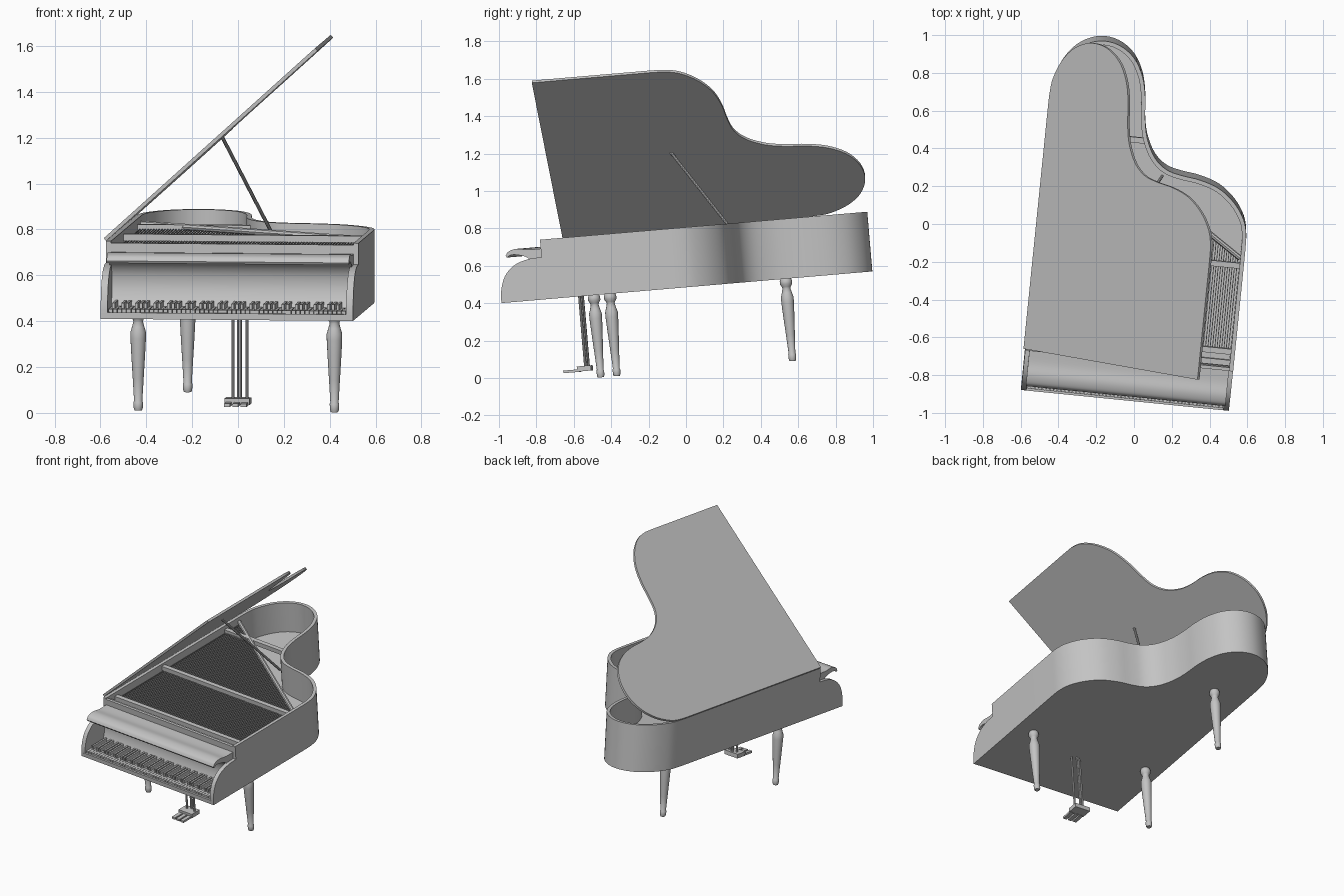
import bpy, bmesh, math
from mathutils import Matrix, Vector

cube = bpy.data.objects.get("Cube")
if cube:
    bpy.data.objects.remove(cube, do_unlink=True)

grey = bpy.data.materials.new("plain grey")
grey.use_nodes = True
grey.diffuse_color = (0.55, 0.55, 0.55, 1)
grey.node_tree.nodes["Principled BSDF"].inputs["Base Color"].default_value = grey.diffuse_color

# The whole instrument is turned and pitched a little
BASE = (Matrix.Translation((0, 0, 0.485)) @ Matrix.Rotation(math.radians(4.88), 4, 'X')
        @ Matrix.Rotation(math.radians(-5.75), 4, 'Z'))
LEFT, RIGHT, FRONT, BACK_PANEL, TOP = -0.508, 0.598, -0.935, -0.70, 0.32


def finish(name, bm, matrix=BASE, smooth=True):
    bmesh.ops.recalc_face_normals(bm, faces=bm.faces[:])
    mesh = bpy.data.meshes.new(name)
    bm.to_mesh(mesh)
    bm.free()
    mesh.materials.append(grey)
    obj = bpy.data.objects.new(name, mesh)
    bpy.context.collection.objects.link(obj)
    obj.matrix_world = matrix
    if smooth:
        bpy.ops.object.select_all(action='DESELECT')
        obj.select_set(True)
        bpy.context.view_layer.objects.active = obj
        bpy.ops.object.shade_smooth_by_angle(angle=math.radians(35))
    return obj


def add_box(bm, lo, hi):
    lo, hi = Vector(lo), Vector(hi)
    m = Matrix.Translation((lo + hi) / 2) @ Matrix.Diagonal((*(hi - lo), 1))
    bmesh.ops.create_cube(bm, size=1, matrix=m)


def add_rod(bm, a, b, r, sides=10):
    a, b = Vector(a), Vector(b)
    m = Matrix.Translation((a + b) / 2) @ (b - a).to_track_quat('Z', 'Y').to_matrix().to_4x4()
    bmesh.ops.create_cone(bm, cap_ends=True, segments=sides, radius1=r, radius2=r,
                          depth=(b - a).length, matrix=m)


def add_prism(bm, points, offset):
    """Extrude a closed list of 3D points by an offset."""
    face = bm.faces.new([bm.verts.new(p) for p in points])
    new = bmesh.ops.extrude_face_region(bm, geom=[face])["geom"]
    bmesh.ops.translate(bm, vec=offset, verts=[g for g in new if isinstance(g, bmesh.types.BMVert)])
    # the extrusion leaves the first face in place only when needed
    if not face.is_valid:
        bm.faces.new([bm.verts[i] for i in range(len(points))])


def box(name, lo, hi):
    bm = bmesh.new()
    add_box(bm, lo, hi)
    return finish(name, bm, smooth=False)


def spline(pts, steps=4):
    p = [Vector(q) for q in pts]
    p = [2 * p[0] - p[1]] + p + [2 * p[-1] - p[-2]]
    out = []
    for a, b, c, d in zip(p, p[1:], p[2:], p[3:]):
        for i in range(steps):
            t = i / steps
            out.append(0.5 * (2 * b + (c - a) * t + (2 * a - 5 * b + 4 * c - d) * t ** 2
                              + (3 * b - a - 3 * c + d) * t ** 3))
    return out + [p[-2]]


# Curved side of the case, from the straight left side round the tail to the right side
bend = spline([(LEFT, .60), (-.506, .68), (-.494, .76), (-.448, .86), (-.376, .937), (-.279, .977),
               (-.178, .965), (-.091, .905), (-.036, .81), (-.010, .70), (.000, .59), (.022, .485),
               (.071, .389), (.138, .332), (.22, .309), (.322, .294), (.426, .259), (.513, .192),
               (.572, .108), (.594, .03), (RIGHT, -.05)])


def outline(front):
    return [Vector((LEFT, front))] + bend + [Vector((RIGHT, front))]


# Floor of the case, with the key bed
bm = bmesh.new()
add_prism(bm, [(p.x, p.y, 0) for p in outline(FRONT)], (0, 0, 0.025))
finish("case_floor", bm)

# Rim
path = outline(BACK_PANEL)
inner = []
for i, p in enumerate(path):
    d = (path[min(i + 1, len(path) - 1)] - path[max(i - 1, 0)]).normalized()
    inner.append(p + Vector((d.y, -d.x)) * 0.022)
bm = bmesh.new()
rows = [[bm.verts.new((q.x, q.y, h)) for q, h in ((p, 0), (p, TOP), (n, TOP), (n, 0))]
        for p, n in zip(path, inner)]
for a, b in zip(rows, rows[1:]):
    for k in range(4):
        bm.faces.new((a[k], b[k], b[(k + 1) % 4], a[(k + 1) % 4]))
bm.faces.new(rows[0])
bm.faces.new(rows[-1])
finish("rim", bm)

# Soundboard
bm = bmesh.new()
add_prism(bm, [(p.x, p.y, 0.10) for p in inner], (0, 0, 0.01))
finish("soundboard", bm)

# Rounded cheeks beside the keys
cheek = spline([(FRONT, 0), (-.93, .07), (-.902, .145), (-.845, .198), (-.77, .222), (BACK_PANEL, .226)])
for side, u in (("left", RIGHT - 0.03), ("right", LEFT)):
    bm = bmesh.new()
    add_prism(bm, [(u, p.x, p.y) for p in cheek] + [(u, BACK_PANEL, 0)], (0.03, 0, 0))
    finish(side + "_cheek", bm)

# Front panel and key slip
box("front_panel", (LEFT + .01, BACK_PANEL, .02), (RIGHT - .01, BACK_PANEL + .018, .312))
box("key_slip", (LEFT + .03, FRONT, .0), (RIGHT - .03, FRONT + .012, .028))

# Fallboard that curls forward over the keys
under = spline([(-.765, .03), (-.742, .09), (-.735, .14), (-.745, .19), (-.775, .228), (-.82, .247),
                (-.862, .252), (-.887, .24)])
over = spline([(-.893, .25), (-.875, .272), (-.83, .282), (-.77, .272), (BACK_PANEL, .272)])
bm = bmesh.new()
add_prism(bm, [(LEFT + .022, p.x, p.y) for p in under + over] + [(LEFT + .022, BACK_PANEL, .03)],
          (RIGHT - LEFT - .044, 0, 0))
finish("fallboard", bm)

# Keys
keys_from, keys_to, count = LEFT + .032, RIGHT - .032, 52
step = (keys_to - keys_from) / count
white, black = bmesh.new(), bmesh.new()
for i in range(count):
    u = keys_from + i * step
    add_box(white, (u + .001, FRONT + .012, .025), (u + step - .001, -.75, .042))
    if i % 7 in (0, 2, 3, 5, 6) and i < count - 1:
        add_box(black, (u + step - .006, -.885, .04), (u + step + .006, -.75, .066))
finish("white_keys", white, smooth=False)
finish("black_keys", black, smooth=False)

# String plate and strings, cut off by a diagonal towards the tail
def diagonal(u):
    return .60 - (u + .485) * .66


bm = bmesh.new()
corners = [(-.485, -.68), (.575, -.68), (.575, diagonal(.575)), (-.485, diagonal(-.485))]
add_prism(bm, [(u, v, .25) for u, v in corners], (0, 0, .01))
finish("string_plate", bm, smooth=False)
bm = bmesh.new()
for i in range(86):
    u = -.475 + i * .0122
    add_box(bm, (u - .002, -.61, .272), (u + .002, diagonal(u), .276))
finish("strings", bm, smooth=False)

# Frame bars
box("pin_block", (-.486, -.675, .25), (.576, -.645, .29))
box("front_bar", (-.486, -.615, .26), (.576, -.585, .295))
box("middle_bar", (-.486, -.155, .275), (.576, -.125, .305))
box("tail_bar", (-.486, .455, .265), (.01, .485, .295))
bm = bmesh.new()
add_rod(bm, (-.485, .60, .285), (.575, -.10, .285), .014, 8)
finish("diagonal_bar", bm)

# Open lid
bm = bmesh.new()
add_prism(bm, [((p.x - LEFT) * 1.13, p.y, 0) for p in outline(-.69)], (0, 0, .016))
finish("lid", bm, BASE @ Matrix.Translation((LEFT, 0, TOP)) @ Matrix.Rotation(math.radians(-42.2), 4, 'Y'))

# Lid prop
bm = bmesh.new()
add_rod(bm, (.15, .255, .78), (-.07, -.08, 1.205), .008)
finish("lid_prop", bm, Matrix.Identity(4))

# Turned legs
leg = [(0, .028), (-.012, .033), (-.028, .033), (-.042, .024), (-.052, .021), (-.075, .027),
       (-.098, .034), (-.125, .034), (-.20, .030), (-.30, .024), (-.40, .018), (-.405, .021),
       (-.43, .020), (-.441, .016)]
for name, u, v in (("left_front_leg", .468, -.45), ("right_front_leg", -.392, -.45), ("rear_leg", -.272, .51)):
    bm = bmesh.new()
    rings = [[bm.verts.new((u + r * math.cos(a), v + r * math.sin(a), w))
              for a in (math.tau * k / 20 for k in range(20))] for w, r in leg]
    for a, b in zip(rings, rings[1:]):
        for k in range(20):
            bm.faces.new((a[k], a[k - 1], b[k - 1], b[k]))
    bm.faces.new(rings[0])
    bm.faces.new(rings[-1])
    finish(name, bm)

# Pedal lyre
MID = .057
bm = bmesh.new()
for du, dv, r in ((-.022, 0, .007), (-.002, .015, .005), (.010, .015, .005), (.040, 0, .007)):
    add_rod(bm, (MID + du, -.565 + dv, .01), (MID + du, -.565 + dv, -.375), r)
finish("lyre_rods", bm)
box("pedal_box", (MID - .055, -.61, -.40), (MID + .055, -.535, -.372))
bm = bmesh.new()
for du in (-.036, 0, .036):
    add_box(bm, (MID + du - .013, -.685, -.402), (MID + du + .013, -.60, -.388))
finish("pedals", bm, smooth=False)
